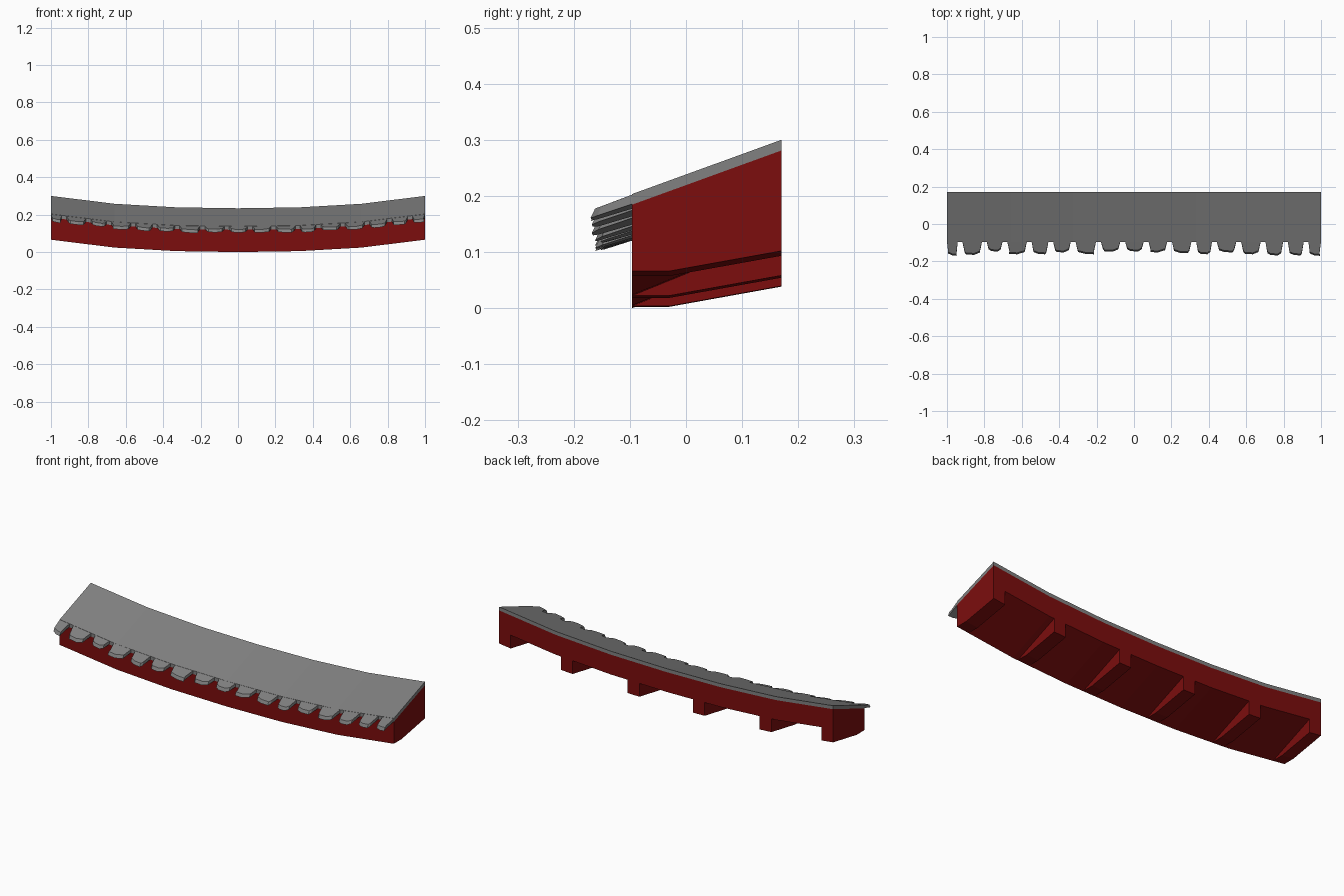
import bpy

old = bpy.data.objects.get("Cube")
if old:
    bpy.data.objects.remove(old)


def make_material(name, rgb):
    mat = bpy.data.materials.new(name)
    mat.use_nodes = True
    color = (*rgb, 1)
    mat.diffuse_color = color
    bsdf = mat.node_tree.nodes["Principled BSDF"]
    bsdf.inputs["Base Color"].default_value = color
    bsdf.inputs["Roughness"].default_value = 0.8
    return mat


red = make_material("dark red", (0.2, 0.004, 0.004))
grey = make_material("slate grey", (0.22, 0.22, 0.22))

# Gentle upward bow along the length, as straight segments
STATIONS = [-1, -0.66, -0.33, 0, 0.33, 0.66, 1]
LIFTS = [0.066, 0.024, 0.005, 0, 0.005, 0.024, 0.066]
FRONT, BACK, SLOPE, THICK = -0.096, 0.17, 0.363, 0.019


def bow(x):
    for i in range(len(STATIONS) - 1):
        a, b = STATIONS[i], STATIONS[i + 1]
        if x <= b:
            t = (x - a) / (b - a)
            return LIFTS[i] + t * (LIFTS[i + 1] - LIFTS[i])
    return LIFTS[-1]


def roof_top(y):
    return 0.234 + (y - BACK) * SLOPE


def loft(name, rings, mat):
    """Join matching rings of points into one closed solid."""
    n = len(rings[0])
    verts = [p for ring in rings for p in ring]
    faces = [list(range(n))[::-1], list(range(len(verts) - n, len(verts)))]
    for r in range(len(rings) - 1):
        for i in range(n):
            j = (i + 1) % n
            faces.append([r * n + i, r * n + j, (r + 1) * n + j, (r + 1) * n + i])
    mesh = bpy.data.meshes.new(name)
    mesh.from_pydata(verts, [], faces)
    mesh.materials.append(mat)
    mesh.update()
    obj = bpy.data.objects.new(name, mesh)
    bpy.context.collection.objects.link(obj)
    return obj


def sweep(name, profile, xs, mat):
    """Carry a side profile along x, following the bow."""
    return loft(name, [[(x, y, z + bow(x)) for y, z in profile] for x in xs], mat)


# Red wedge body with sloping underside
BAY_BACK = 0.108
body = [(FRONT, 0), (BACK, BAY_BACK), (BACK, roof_top(BACK) - THICK),
        (FRONT, roof_top(FRONT) - THICK)]
sweep("canopy_body", body, STATIONS, red)

# Support ribs under the body
rib = [(FRONT, 0), (-0.03, 0), (BACK, 0.036), (BACK, BAY_BACK)]
for i, x in enumerate([0.195, 0.595, 0.965]):
    for side, label in ((-1, "right"), (1, "left")):
        c = x * side
        sweep(f"rib_{label}_{i + 1}", rib, [c - 0.035, c + 0.035], red)

# Roof sheet
roof = [(FRONT, roof_top(FRONT) - THICK), (BACK, roof_top(BACK) - THICK),
        (BACK, roof_top(BACK)), (FRONT, roof_top(FRONT))]
sweep("roof_sheet", roof, STATIONS, grey)

# Ragged eave: worn tiles of uneven reach, (right edge, reach, tip position)
TILES = [(-0.93, 0.17, 0.7), (-0.8, 0.165, 0.4), (-0.69, 0.147, 0.5),
         (-0.56, 0.162, 0.3), (-0.445, 0.162, 0.6), (-0.325, 0.152, 0.4),
         (-0.19, 0.162, 0.7), (-0.06, 0.148, 0.4), (0.065, 0.147, 0.5),
         (0.19, 0.152, 0.3), (0.32, 0.156, 0.6), (0.43, 0.162, 0.5),
         (0.56, 0.152, 0.6), (0.69, 0.162, 0.4), (0.81, 0.168, 0.5),
         (0.92, 0.168, 0.6), (1, 0.17, 0.7)]
left = -1
for i, (right, reach, tip) in enumerate(TILES):
    gap = 0.012
    a = left if left == -1 else left + gap
    b = right if right == 1 else right - gap
    inset = 0.12 * (b - a)
    top_reach = 0.008 - reach
    plan = [(a, FRONT + 0.004), (b, FRONT + 0.004),
            (b - inset, top_reach + 0.012), (a + (b - a) * (tip + 0.2), top_reach),
            (a + (b - a) * (tip - 0.2), top_reach + 0.002),
            (a + inset, top_reach + 0.012)]
    upper = [(x, y, roof_top(y) + bow(x) - 0.001) for x, y in plan]
    lower = [(x, y if k < 2 else y - 0.008, z - THICK + 0.002)
             for k, (x, y, z) in enumerate(upper)]
    loft(f"eave_tile_{i + 1}", [lower, upper], grey)
    left = right
